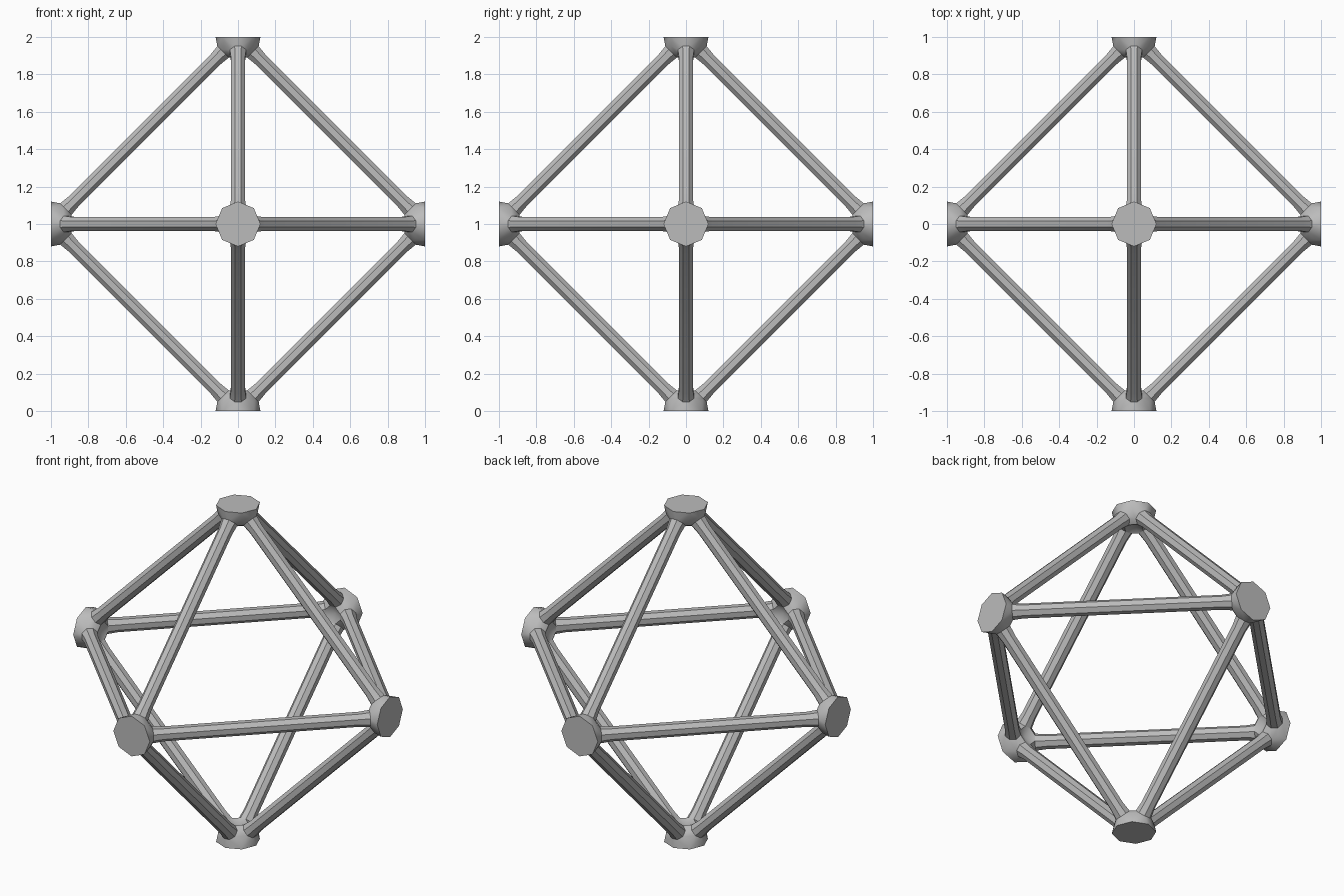
import bpy, bmesh, math
from mathutils import Vector

cube = bpy.data.objects.get("Cube")
if cube:
    bpy.data.objects.remove(cube, do_unlink=True)

# single grey material
grey = bpy.data.materials.new("matte grey")
grey.use_nodes = True
colour = (0.5, 0.5, 0.5, 1)
grey.diffuse_color = colour
grey.node_tree.nodes["Principled BSDF"].inputs["Base Color"].default_value = colour

CENTRE = Vector((0, 0, 1))
APOTHEM = 0.0375
R = APOTHEM / math.cos(math.pi / 8)
CORNERS = {
    "right": Vector((-1, 0, 0)), "left": Vector((1, 0, 0)),
    "front": Vector((0, -1, 0)), "back": Vector((0, 1, 0)),
    "bottom": Vector((0, 0, -1)), "top": Vector((0, 0, 1)),
}


def ring(a, b, inset, scale):
    """Octagon around the edge a-b, flat side facing outward."""
    out = (a + b).normalized()
    side = out.cross(b - a).normalized()
    mid = a + (b - a) * inset
    pts = []
    for i in range(8):
        t = math.pi / 8 + i * math.pi / 4
        pts.append(mid + (out * math.cos(t) + side * math.sin(t)) * R * scale)
    return pts


def finish(name, bm):
    bmesh.ops.recalc_face_normals(bm, faces=bm.faces)
    mesh = bpy.data.meshes.new(name)
    bm.to_mesh(mesh)
    bm.free()
    mesh.materials.append(grey)
    ob = bpy.data.objects.new(name, mesh)
    ob.location = CENTRE
    bpy.context.collection.objects.link(ob)
    return ob


def make_strut(name, a, b):
    bm = bmesh.new()
    stations = [(0.08, 1.15), (0.12, 1), (0.88, 1), (0.92, 1.15)]
    loops = [[bm.verts.new(p) for p in ring(a, b, t, s)] for t, s in stations]
    for lo, hi in zip(loops, loops[1:]):
        for i in range(8):
            j = (i + 1) % 8
            bm.faces.new((lo[i], lo[j], hi[j], hi[i]))
    return finish(name, bm)


def make_hub(name, c, neighbours):
    bm = bmesh.new()
    u = neighbours[0]
    v = c.cross(u)
    # flat octagonal cap and the slightly narrower collar under it
    for depth, radius in [(0, 0.12), (0.05, 0.109)]:
        for i in range(8):
            t = i * math.pi / 4
            bm.verts.new(c * (1 - depth) + (u * math.cos(t) + v * math.sin(t)) * radius)
    # sockets where the four struts enter
    for n in neighbours:
        for p in ring(c, n, 0.08, 1.15):
            bm.verts.new(p)
    hull = bmesh.ops.convex_hull(bm, input=bm.verts)
    spare = {g for g in hull["geom_interior"] + hull["geom_unused"]
             if isinstance(g, bmesh.types.BMVert)}
    bmesh.ops.delete(bm, geom=list(spare), context="VERTS")
    bmesh.ops.dissolve_limit(bm, angle_limit=0.02, verts=bm.verts, edges=bm.edges)
    bmesh.ops.recalc_face_normals(bm, faces=bm.faces)
    # hollow the inner side between the struts
    inner = [f for f in bm.faces if f.normal.dot(c) < -0.99]
    poked = bmesh.ops.poke(bm, faces=inner)
    for vert in poked["verts"]:
        vert.co += c * 0.025
    return finish(name, bm)


parts = []
names = list(CORNERS)
for i, m in enumerate(names):
    a = CORNERS[m]
    parts.append(make_hub(m + "_hub", a, [p for p in CORNERS.values() if abs(p.dot(a)) < 0.5]))
    for n in names[i + 1:]:
        if abs(CORNERS[n].dot(a)) < 0.5:
            parts.append(make_strut(f"{m}_{n}_strut", a, CORNERS[n]))

# soft hubs, crisp strut edges
bpy.ops.object.select_all(action="DESELECT")
for ob in parts:
    ob.select_set(True)
bpy.context.view_layer.objects.active = parts[0]
bpy.ops.object.shade_smooth_by_angle(angle=math.radians(30))
